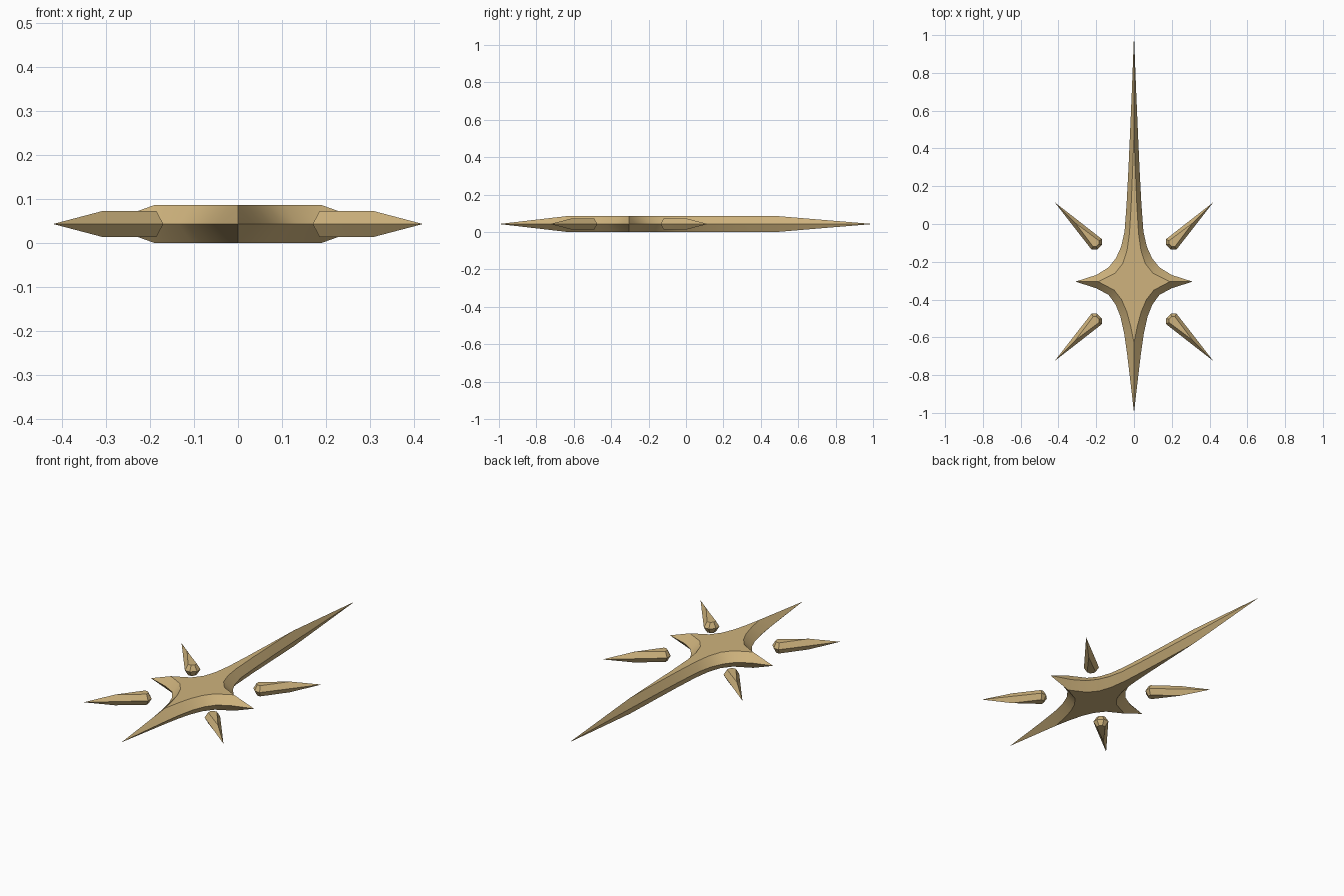
import bpy, bmesh, math

if "Cube" in bpy.data.objects:
    bpy.data.objects.remove(bpy.data.objects["Cube"])

CY = -0.305      # centre of the star in y
MID = 0.043      # height of the sharp outer rim

gold = bpy.data.materials.new("antique gold")
gold.diffuse_color = (0.62, 0.45, 0.205, 1)
gold.use_nodes = True
gold.node_tree.nodes["Principled BSDF"].inputs["Base Color"].default_value = gold.diffuse_color


def bevelled_plate(name, outer, inner, half):
    """Sharp rim at mid height, bevelled to a flat face above and below."""
    bm = bmesh.new()
    rim = [bm.verts.new((x, y, MID)) for x, y in outer]
    n = len(rim)
    for s in (1, -1):
        ring = [bm.verts.new((x, y, MID + s * half)) for x, y in inner]
        for i in range(n):
            j = (i + 1) % n
            a, b = inner[i], inner[j]
            if math.dist(a, b) < 1e-5:
                bm.faces.new((rim[i], rim[j], ring[i]))
            else:
                bm.faces.new((rim[i], rim[j], ring[j], ring[i]))
        # flat cap, skipping repeated points
        cap = [ring[i] for i in range(n) if math.dist(inner[i], inner[i - 1]) > 1e-5]
        bm.faces.new(cap)
    bmesh.ops.remove_doubles(bm, verts=bm.verts[:], dist=1e-5)
    loose = [v for v in bm.verts if not v.link_faces]
    bmesh.ops.delete(bm, geom=loose, context='VERTS')
    bmesh.ops.recalc_face_normals(bm, faces=bm.faces[:])
    me = bpy.data.meshes.new(name)
    bm.to_mesh(me)
    bm.free()
    me.materials.append(gold)
    ob = bpy.data.objects.new(name, me)
    bpy.context.collection.objects.link(ob)
    bpy.ops.object.select_all(action='DESELECT')
    bpy.context.view_layer.objects.active = ob
    ob.select_set(True)
    bpy.ops.object.shade_smooth_by_angle(angle=math.radians(25))
    return ob


def mirrored(pts):
    """Complete a right-hand outline with its left-hand mirror."""
    return pts + [(-x, y) for x, y in reversed(pts[1:-1])]


# four-pointed star: right half, from the long tip to the short tip
outer = [(0, 1), (.010, .74), (.021, .48), (.030, .28), (.039, .11), (.050, -.04),
         (.068, -.12), (.095, -.18), (.135, -.23), (.20, -.27), (.31, CY),
         (.20, -.34), (.135, -.375), (.098, -.425), (.072, -.49), (.052, -.58),
         (.035, -.70), (.016, -.86), (0, -1)]
inner = [(0, .48), (0, .48), (0, .48), (.008, .27), (.015, .10), (.024, -.05),
         (.037, -.14), (.060, -.21), (.100, -.26), (.19, CY), (.19, CY),
         (.19, CY), (.105, -.35), (.066, -.40), (.038, -.465), (.018, -.54),
         (0, -.63), (0, -.63), (0, -.63)]
# mirrored() keeps matching counts, so rim and cap points stay paired
bevelled_plate("star_body", mirrored(outer), mirrored(inner), MID)

# four loose rays on the diagonals: (distance from centre, sideways)
ray_out = [(.594, 0), (.438, .0195), (.279, .039), (.258, .018)]
ray_in = [(.438, 0), (.438, 0), (.284, .022), (.272, .009)]


def ray_points(half, ang):
    full = half + [(r, -w) for r, w in reversed(half[1:])]
    c, s = math.cos(ang), math.sin(ang)
    return [(r * c - w * s, CY + r * s + w * c) for r, w in full]


for k, name in enumerate(("back_right", "back_left", "front_left", "front_right")):
    ang = math.radians(45 + 90 * k)
    bevelled_plate("ray_" + name, ray_points(ray_out, ang), ray_points(ray_in, ang), .029)
